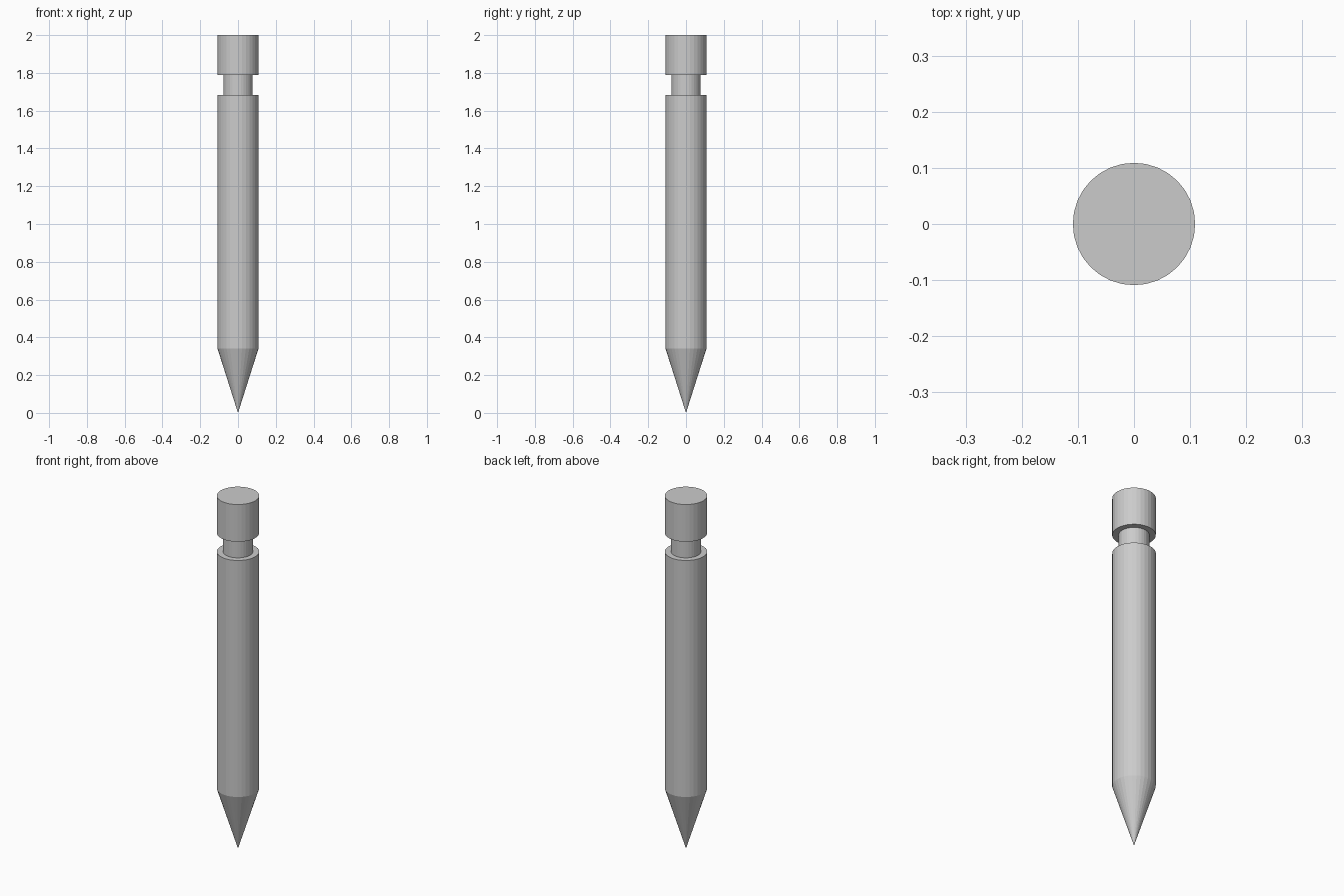
import bpy, bmesh, math

if "Cube" in bpy.data.objects:
    bpy.data.objects.remove(bpy.data.objects["Cube"])

SIDES = 32
R, NECK = 0.109, 0.077


def lathe(name, profile):
    """Spin a (radius, z) profile round z; zero radius closes to a point."""
    bm = bmesh.new()
    rings = []
    for r, z in profile:
        if r == 0:
            rings.append([bm.verts.new((0, 0, z))] * SIDES)
        else:
            rings.append([bm.verts.new((r * math.cos(2 * math.pi * i / SIDES),
                                        r * math.sin(2 * math.pi * i / SIDES), z))
                          for i in range(SIDES)])
    for a, b in zip(rings, rings[1:]):
        for i in range(SIDES):
            j = (i + 1) % SIDES
            bm.faces.new(list(dict.fromkeys((a[i], a[j], b[j], b[i]))))
    bm.faces.new(rings[-1])  # flat top
    bmesh.ops.recalc_face_normals(bm, faces=bm.faces)
    mesh = bpy.data.meshes.new(name)
    bm.to_mesh(mesh)
    bm.free()
    obj = bpy.data.objects.new(name, mesh)
    bpy.context.collection.objects.link(obj)
    return obj


# Pointed stake: tip, shaft, notch groove and head in one closed surface
lathe("pointed_stake", [
    (0, 0), (R, 0.342),            # tip cone
    (R, 1.683), (NECK, 1.683),     # shaft and lower shoulder
    (NECK, 1.789), (R, 1.789),     # groove and upper shoulder
    (R, 2.0),                      # head
])
